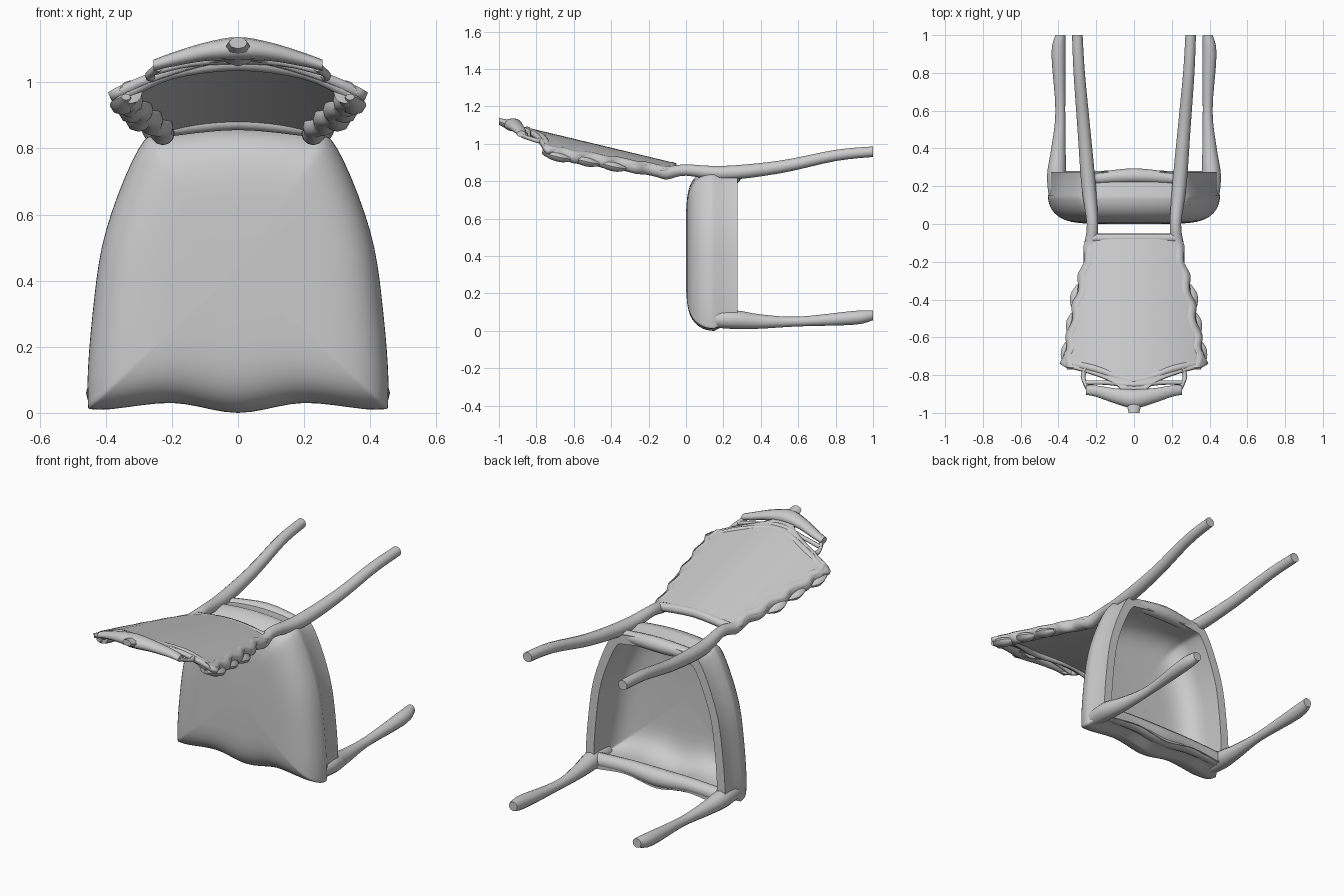
import bpy, bmesh, math
from mathutils import Vector

cube = bpy.data.objects.get("Cube")
if cube:
    bpy.data.objects.remove(cube, do_unlink=True)

material = bpy.data.materials.new("plain grey")
material.use_nodes = True
GREY = (0.6, 0.6, 0.6, 1)
material.diffuse_color = GREY
material.node_tree.nodes["Principled BSDF"].inputs["Base Color"].default_value = GREY


def smooth_path(rows, steps=4, closed=False):
    """Catmull-Rom curve through tuples of any length."""
    points = [Vector(row) for row in rows]
    count = len(points)

    def at(index):
        return points[index % count if closed else max(0, min(count - 1, index))]

    path = []
    for index in range(count if closed else count - 1):
        before, start, end, after = (at(index + offset) for offset in (-1, 0, 1, 2))
        slope_in, slope_out = (end - before) / 2, (after - start) / 2
        for step in range(steps):
            t = step / steps
            eased = t * t * (3 - 2 * t)
            path.append(start.lerp(end, eased) + slope_in * (t * (1 - t) ** 2)
                        - slope_out * (t * t * (1 - t)))
    return path if closed else path + [points[-1]]


def loft(name, rings, closed=True, thickness=0):
    """Skin a list of equal-length rings, capped when the rings are closed."""
    bm = bmesh.new()
    loops = [[bm.verts.new(point) for point in ring] for ring in rings]
    count = len(loops[0])
    for lower, upper in zip(loops, loops[1:]):
        for i in range(count if closed else count - 1):
            j = (i + 1) % count
            bm.faces.new((lower[i], lower[j], upper[j], upper[i]))
    if closed:
        bm.faces.new(loops[0])
        bm.faces.new(loops[-1])
    bmesh.ops.recalc_face_normals(bm, faces=bm.faces)
    mesh = bpy.data.meshes.new(name)
    bm.to_mesh(mesh)
    bm.free()
    mesh.materials.append(material)
    part = bpy.data.objects.new(name, mesh)
    bpy.context.collection.objects.link(part)
    if thickness:
        solidify = part.modifiers.new("thickness", "SOLIDIFY")
        solidify.thickness = thickness
        solidify.offset = 0
    bpy.ops.object.select_all(action="DESELECT")
    part.select_set(True)
    bpy.context.view_layer.objects.active = part
    bpy.ops.object.shade_smooth_by_angle(angle=math.radians(50))


def bar(name, rows, across=False, flatness=1, sides=12):
    """Oval bar along y, or across along x; rows hold x, y, z, radius."""
    rings = []
    for x, y, z, radius in smooth_path(rows):
        ring = []
        for side in range(sides):
            angle = math.tau * side / sides
            wide = radius * math.cos(angle)
            high = radius * math.sin(angle) * flatness
            ring.append((x, y + wide, z + high) if across else (x + wide, y, z + high))
        rings.append(ring)
    loft(name, rings)


def mirrored(half):
    """Half a bar from the centre out to +x, completed on the other side."""
    return [(-x, *rest) for x, *rest in half[:0:-1]] + half


# The back is a bowed, sloping sheet that its carvings follow
def back_height(x, y):
    return .88 - .24 * y - .6 * x * x


def back_width(y):
    scalloped = .23 - .2 * y + .01 * math.sin(40 * y)
    return min(scalloped, .06 + 15 * (y + .9) ** 2)


def on_back(x, y, radius, sink=.01):
    return (x, y, back_height(x, y) - sink, radius)


# Seat: domed cushion, slightly inset apron and hollow underside
half = [(0, 0), (.2, .03), (.42, .01), (.455, .05), (.44, .3), (.4, .55),
        (.3, .8), (.22, .845), (0, .863)]
outline = smooth_path(half + [(-x, z) for x, z in half[-2:0:-1]], steps=5, closed=True)
MIDDLE = .43
DOME_STEPS = 12


def dome(size, front, depth):
    """Scale and y of each ring from the centre out to the rim."""
    angles = [math.pi / 2 * step / DOME_STEPS for step in range(DOME_STEPS + 1)]
    return [(size * max(math.sin(a), 1e-5) ** (1 / 3), front + depth * (1 - math.cos(a)))
            for a in angles]


cushion = dome(1, 0, .15)
hollow = dome(.86, .015, .14)
apron = [(.965, .18), (.965, .275), (.85, .275)]
loft("seat", [[(x * scale, y, MIDDLE + (z - MIDDLE) * scale) for x, z in outline]
              for scale, y in cushion + apron + hollow[::-1]])

# Shaped rails on the underside edge
bar("front_rail", mirrored([(0, .24, .06, .05), (.2, .24, .07, .04),
                            (.4, .24, .06, .04)]), across=True)
bar("rear_rail", mirrored([(0, .255, .825, .04), (.22, .24, .815, .03)]), across=True)

front_leg = [(.41, .13, .06, .04), (.41, .26, .06, .05), (.4, .4, .05, .038),
             (.39, .6, .05, .026), (.4, .9, .07, .037), (.39, 1, .083, .026)]
rear_leg = [(.3, 1, .958, .028), (.29, .8, .938, .03), (.265, .5, .876, .034),
            (.24, .2, .844, .038), (.22, 0, .86, .03)]

# Carved side rail carrying the rear leg on along the edge of the back
RAIL_STEPS = 12
for step in range(RAIL_STEPS + 1):
    y = -.1 - .66 * step / RAIL_STEPS
    rear_leg.append(on_back(back_width(y) - .03, y, .035, sink=.028))

# Flat leaves hanging from that rail
leaves = []
for middle in (-.4, -.54, -.69):
    x = back_width(middle) - .01
    leaves.append([on_back(x - 2 * abs(along) ** 2, middle + along, radius, sink=.04)
                   for along, radius in ((.08, .012), (.03, .034), (-.03, .034), (-.08, .014))])

# Thin scroll joining the back to the crest
scroll = [on_back(.25, -.76, .018), on_back(.27, -.81, .012), on_back(.24, -.88, .014)]

for sign, word in ((1, "left"), (-1, "right")):
    def on_side(rows):
        return [(sign * x, *rest) for x, *rest in rows]

    bar(word + "_front_leg", on_side(front_leg))
    bar(word + "_rear_leg_and_back_rail", on_side(rear_leg))
    bar(word + "_scroll", on_side(scroll), sides=8)
    for number, leaf in enumerate(leaves, start=1):
        bar(f"{word}_leaf_{number}", on_side(leaf), flatness=.7, sides=8)

# Back panel
ROWS, COLUMNS = 60, 16
panel = []
for row in range(ROWS + 1):
    y = -.055 - .86 * row / ROWS
    xs = [back_width(y) * (2 * column / COLUMNS - 1) for column in range(COLUMNS + 1)]
    panel.append([on_back(x, y, 0)[:3] for x in xs])
loft("back_panel", panel, closed=False, thickness=.026)

# Edges and crest across the back
bar("panel_lower_edge", mirrored([on_back(0, -.075, .024, sink=.018),
                                  on_back(.22, -.075, .024)]), across=True)
bar("panel_upper_edge", mirrored([on_back(0, -.83, .024, sink=.02), on_back(.2, -.77, .022),
                                  on_back(.33, -.74, .025, sink=.02)]), across=True)
bar("scroll_link", mirrored([on_back(0, -.85, .02), on_back(.14, -.84, .012),
                             on_back(.26, -.84, .012)]), across=True, sides=8)
bar("crest", mirrored([on_back(0, -.925, .05, sink=0), on_back(.1, -.91, .04, sink=0),
                       on_back(.2, -.885, .03, sink=0), on_back(.255, -.88, .024, sink=0)]),
    across=True, flatness=.7)
bar("crest_finial", [on_back(0, -.88, .05), on_back(0, -.95, .04, sink=.005),
                     on_back(0, -1, .028, sink=0)], flatness=.65, sides=8)
